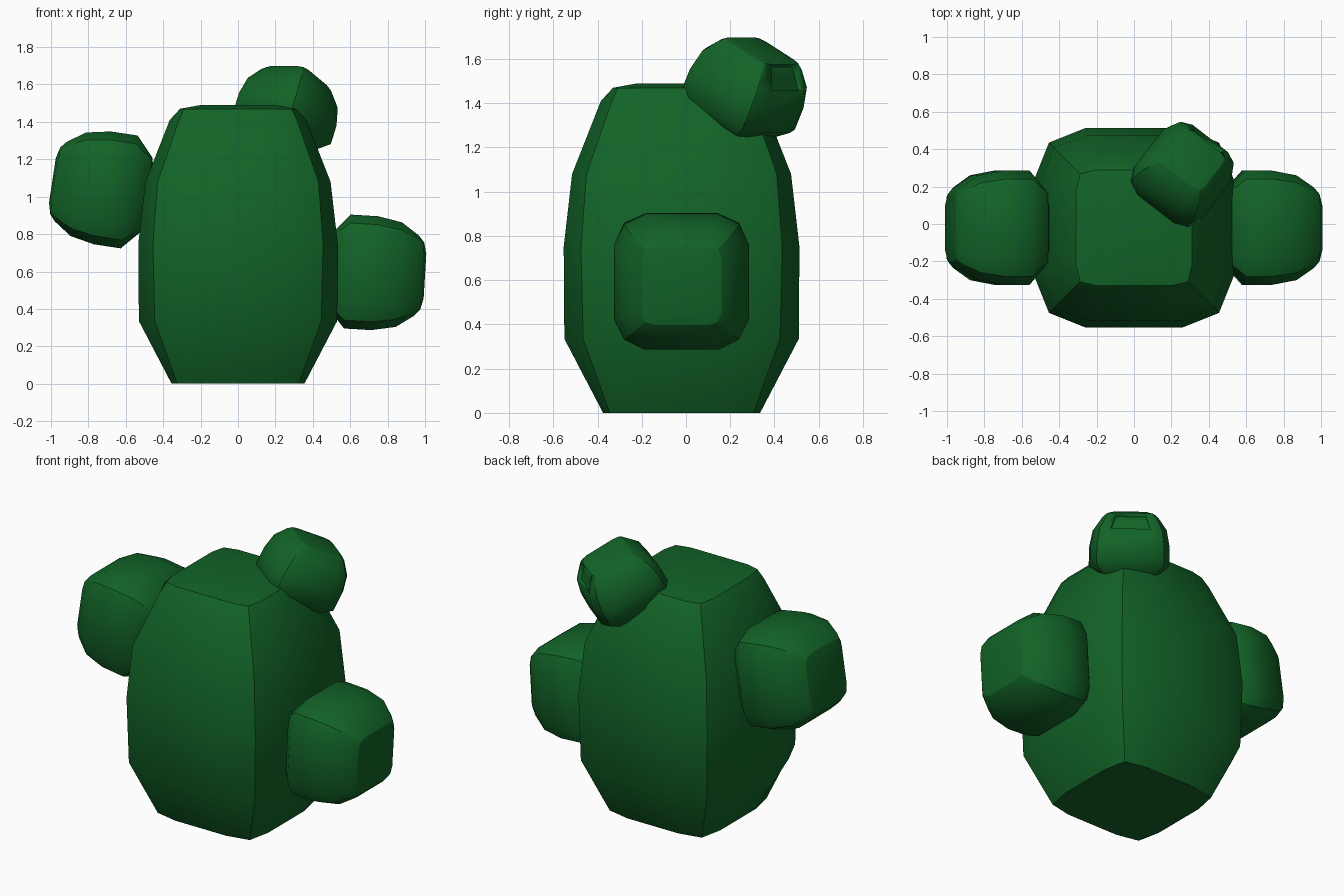
import bpy, bmesh
from math import radians
from mathutils import Vector

cube = bpy.data.objects.get("Cube")
if cube:
    bpy.data.objects.remove(cube, do_unlink=True)

GREEN = (0.006, 0.125, 0.02)
green = bpy.data.materials.new("cactus_green")
green.use_nodes = True
green.diffuse_color = (*GREEN, 1)
bsdf = green.node_tree.nodes["Principled BSDF"]
bsdf.inputs["Base Color"].default_value = (*GREEN, 1)
bsdf.inputs["Roughness"].default_value = 0.8


def ring_points(side, edge, corner):
    """Rounded square: a corner then two side points, four times round."""
    pts = []
    x, y = Vector((1, 0)), Vector((0, 1))
    for _ in range(4):
        pts += [corner * x - corner * y, side * x - edge * y, side * x + edge * y]
        x, y = y, -x
    return pts


def barrel(name, rings, top, bottom, location, rotation=(0, 0, 0), recess=False):
    """Four-cornered bulging barrel; each ring is (z, side, edge, corner)."""
    bm = bmesh.new()
    loops = [[bm.verts.new((p.x, p.y, z)) for p in ring_points(s, e, c)]
             for z, s, e, c in rings]
    recess_faces = []
    for level, (low, high) in enumerate(zip(loops, loops[1:])):
        for i in range(12):
            j = (i + 1) % 12
            face = bm.faces.new((low[i], low[j], high[j], high[i]))
            if recess and i == 4 and level >= len(loops) - 3:
                recess_faces.append(face)

    # End caps as three-by-three grids
    for loop, (z, *_), cap_z in ((loops[0], rings[0], bottom), (loops[-1], rings[-1], top)):
        k = abs(loop[2].co.y)
        inner = [bm.verts.new((x * k, y * k, cap_z))
                 for x, y in ((1, -1), (1, 1), (-1, 1), (-1, -1))]
        bm.faces.new(inner)
        for q in range(4):
            i = 3 * q
            a, b = inner[q], inner[(q + 1) % 4]
            bm.faces.new((loop[i + 1], loop[i + 2], b, a))
            bm.faces.new((loop[i - 1], loop[i], loop[i + 1], a))
    bm.normal_update()
    bmesh.ops.recalc_face_normals(bm, faces=bm.faces)

    # Smooth everywhere except the four corner ridges and the end rims
    for f in bm.faces:
        f.smooth = True
        f.material_index = 0
    for loop in (loops[0], loops[-1]):
        for i in range(12):
            bm.edges.get((loop[i], loop[(i + 1) % 12])).smooth = False
    for low, high in zip(loops, loops[1:]):
        for i in range(0, 12, 3):
            bm.edges.get((low[i], high[i])).smooth = False

    # Small sunken panel on one side
    if recess_faces:
        bmesh.ops.inset_region(bm, faces=recess_faces, thickness=0.004, depth=-0.025)
        for f in recess_faces:
            for e in f.edges:
                e.smooth = False

    mesh = bpy.data.meshes.new(name)
    bm.to_mesh(mesh)
    bm.free()
    mesh.materials.append(green)
    obj = bpy.data.objects.new(name, mesh)
    obj.location = location
    obj.rotation_euler = rotation
    bpy.context.collection.objects.link(obj)
    return obj


# Trunk
trunk_rings = [(0, .355, .18, .325), (.335, .53, .26, .445), (.75, .533, .26, .455),
               (1.08, .495, .25, .43), (1.41, .365, .2, .315), (1.47, .31, .2, .288)]
barrel("trunk", trunk_rings, 1.49, 0, (0, -.02, 0))

# Side arms share one stubby profile
arm_rings = [(-.26, .2, .12, .18), (-.165, .305, .16, .26), (-.02, .305, .17, .26),
             (.11, .28, .16, .24), (.205, .215, .13, .19), (.235, .18, .12, .165)]
barrel("left_arm", arm_rings, .25, -.28, (.75, -.02, .59), (0, radians(93.4), 0))
barrel("right_arm", arm_rings, .25, -.28, (-.745, -.02, 1.05), (0, radians(-81.4), 0))

# Tilted bud on the back of the top
K = .75
bud_rings = [tuple(v * K for v in r) for r in arm_rings]
barrel("top_bud", bud_rings, .25 * K, -.28 * K, (.27, .28, 1.48),
       (radians(-27), 0, radians(-37.6)), recess=True)
